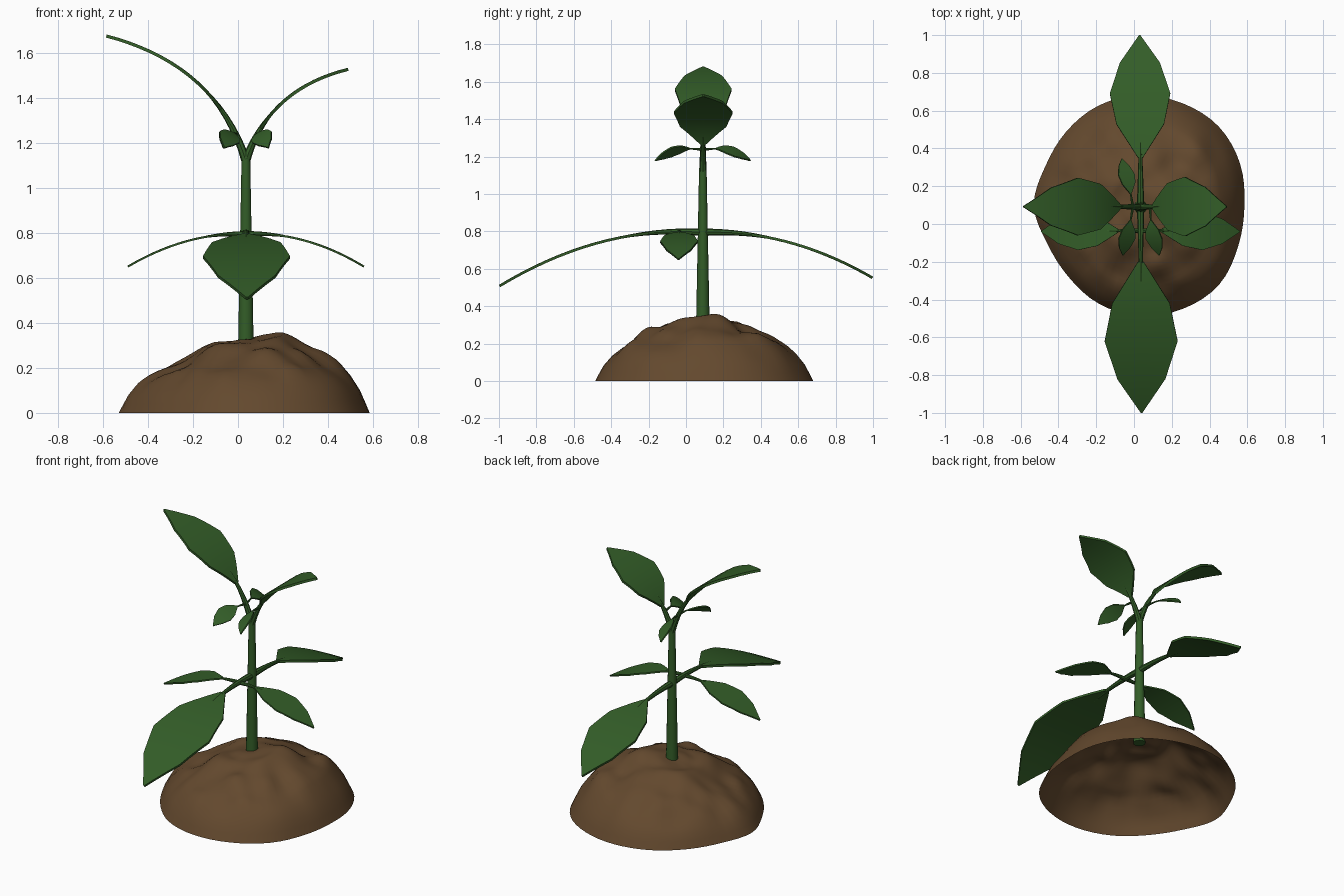
import bpy, bmesh, math
from mathutils import Vector, noise

if "Cube" in bpy.data.objects:
    bpy.data.objects.remove(bpy.data.objects["Cube"])


def material(name, color):
    m = bpy.data.materials.new(name)
    m.diffuse_color = color
    m.use_nodes = True
    m.node_tree.nodes["Principled BSDF"].inputs["Base Color"].default_value = m.diffuse_color
    return m


GREEN = material("leaf_green", (0.033, 0.11, 0.021, 1))
SOIL = material("soil_brown", (0.125, 0.066, 0.027, 1))


def finish(name, bm, mat, angle=40):
    bmesh.ops.recalc_face_normals(bm, faces=bm.faces)
    me = bpy.data.meshes.new(name)
    bm.to_mesh(me)
    bm.free()
    ob = bpy.data.objects.new(name, me)
    bpy.context.collection.objects.link(ob)
    me.materials.append(mat)
    bpy.ops.object.select_all(action='DESELECT')
    ob.select_set(True)
    bpy.context.view_layer.objects.active = ob
    bpy.ops.object.shade_smooth_by_angle(angle=math.radians(angle))
    return ob


def lerp_table(table, x):
    for (x0, y0), (x1, y1) in zip(table, table[1:]):
        if x <= x1:
            return y0 + (y1 - y0) * (x - x0) / (x1 - x0)
    return table[-1][1]


def bridge(bm, rings):
    n = len(rings[0])
    for a, b in zip(rings, rings[1:]):
        for i in range(n):
            j = (i + 1) % n
            bm.faces.new((a[i], a[j], b[j], b[i]))


# Leaf outline: position along the blade, share of the half width
OUTLINE = [(0, 0.08), (0.275, 0.79), (0.525, 1), (0.775, 0.66), (1, 0.02)]


def leaf(name, start, mid, end, half, t0, radius, roll=0, thick=0.014):
    a, m, b = Vector(start), Vector(mid), Vector(end)
    c = 2 * m - (a + b) / 2
    pos = lambda t: a * (1 - t) ** 2 + c * 2 * t * (1 - t) + b * t * t
    tan = lambda t: ((c - a) * (1 - t) + (b - c) * t).normalized()
    flat = (b - a).cross(Vector((0, 0, 1))).normalized()
    bm = bmesh.new()

    # Blade: closed thin section swept along the curve
    rings = []
    for (u0, _), (u1, _) in zip(OUTLINE, OUTLINE[1:]):
        rings += [u0 + (u1 - u0) * k / 3 for k in range(3)]
    rings.append(1)
    sections = []
    for u in rings:
        t = t0 + (1 - t0) * u
        up = flat.cross(tan(t)).normalized()
        side = flat * math.cos(roll) + up * math.sin(roll)
        nrm = side.cross(tan(t)).normalized() * thick / 2
        w = side * half * lerp_table(OUTLINE, u)
        p = pos(t)
        sections.append([bm.verts.new(q) for q in
                         (p - w + nrm, p + nrm, p + w + nrm,
                          p + w - nrm, p - nrm, p - w - nrm)])
    bridge(bm, sections)
    bm.faces.new(sections[0])
    bm.faces.new(sections[-1])

    # Stalk: tapered tube fading out along the midrib
    tubes = []
    t_end = t0 + 0.2
    for k in range(9):
        t = t_end * k / 8
        r = radius * (1 - 0.8 * k / 8)
        up = flat.cross(tan(t)).normalized()
        tubes.append([bm.verts.new(pos(t) + r * (flat * math.cos(g) + up * math.sin(g)))
                      for g in (math.tau * i / 8 for i in range(8))])
    bridge(bm, tubes)
    bm.faces.new(tubes[0])
    bm.faces.new(tubes[-1])
    return finish(name, bm, GREEN)


# Soil mound: open shell with an irregular outline and lumpy top
RADII = [.555, .575, .59, .585, .58, .57, .55, .54, .56, .53, .535, .565, .585, .595, .595, .565]
PROFILE = [(0, .32), (.15, .325), (.3, .315), (.45, .275), (.6, .235),
           (.75, .185), (.85, .135), (.93, .08), (1, 0)]
# Lumps: x, y, height, spread
LUMPS = [(.32, .44, .04, .10), (-.12, .2, .035, .08), (.2, .16, .025, .08),
         (.42, .1, .045, .12), (-.28, -.02, -.02, .07), (.1, -.22, .02, .08),
         (.2, .32, -.03, .07), (-.1, -.1, .02, .07)]
CX, CY, SEG, RINGS = 0.03, 0.1, 64, 26


def outline_radius(g):
    f = g / math.tau * 16
    i = int(f)
    p = [RADII[(i + k) % 16] for k in (-1, 0, 1, 2)]
    f -= i
    return p[1] + 0.5 * f * (p[2] - p[0] + f * (2 * p[0] - 5 * p[1] + 4 * p[2] - p[3]
                             + f * (3 * (p[1] - p[2]) + p[3] - p[0])))


bm = bmesh.new()
rings = []
for k in range(1, RINGS + 1):
    s = k / RINGS
    ring = []
    for i in range(SEG):
        g = math.tau * i / SEG
        r = outline_radius(g) * s
        x, y = CX + r * math.cos(g), CY + r * math.sin(g)
        fade = min(1, (1 - s) * 4) * min(1, s * 4)
        z = lerp_table(PROFILE, s)
        z += fade * 0.03 * noise.noise(Vector((x * 8, y * 8, 3.7)))
        z += fade * 0.02 * math.cos(g)
        for lx, ly, h, w in LUMPS:
            z += fade * h * math.exp(-((x - lx) ** 2 + (y - ly) ** 2) / w ** 2)
        ring.append(bm.verts.new((x, y, max(z, 0))))
    rings.append(ring)
bridge(bm, rings)
top = bm.verts.new((CX, CY, 0.325))
for i in range(SEG):
    bm.faces.new((top, rings[0][i], rings[0][(i + 1) % SEG]))
finish("soil_mound", bm, SOIL, 60)

# Stem
bm = bmesh.new()
bmesh.ops.create_cone(bm, cap_ends=True, segments=10, radius1=0.036, radius2=0.02, depth=0.83)
bmesh.ops.translate(bm, verts=bm.verts, vec=(0.035, 0.09, 0.725))
finish("stem", bm, GREEN)

# Lower leaves
leaf("lower_leaf_front", (.035, .09, .795), (.037, -.455, .743), (.04, -.997, .508), .193, .266, .02)
leaf("lower_leaf_back", (.035, .09, .795), (.033, .545, .743), (.03, .997, .552), .16, .286, .02)
leaf("lower_leaf_left", (.04, -.035, .795), (-.225, -.037, .764), (-.49, -.04, .65), .1, .23, .013, 0, .009)
leaf("lower_leaf_right", (.04, -.035, .795), (.30, -.037, .765), (.56, -.04, .65), .1, .2, .013, 0, .009)

# Top leaves
leaf("top_leaf_left", (.035, .09, 1.12), (-.185, .092, 1.472), (-.585, .092, 1.675), .152, .3, .02)
leaf("top_leaf_right", (.035, .09, 1.12), (.20, .092, 1.382), (.49, .092, 1.527), .157, .25, .02)

# Small leaflets, tilted up on the outside; the back right one is absent
for side, end, xs in (("left", "front", (-.006, -.03, -.06)),
                      ("left", "back", (-.006, -.03, -.065)),
                      ("right", "front", (.086, .098, .135))):
    sx = -1 if side == "left" else 1
    sy = -1 if end == "front" else 1
    leaf(f"leaflet_{side}_{end}", (xs[0], .09, 1.235), (xs[1], .09 + sy * .13, 1.235),
         (xs[2], .09 + sy * .255, 1.178), .05, .27, .008, math.radians(32) * sx * sy, .008)
